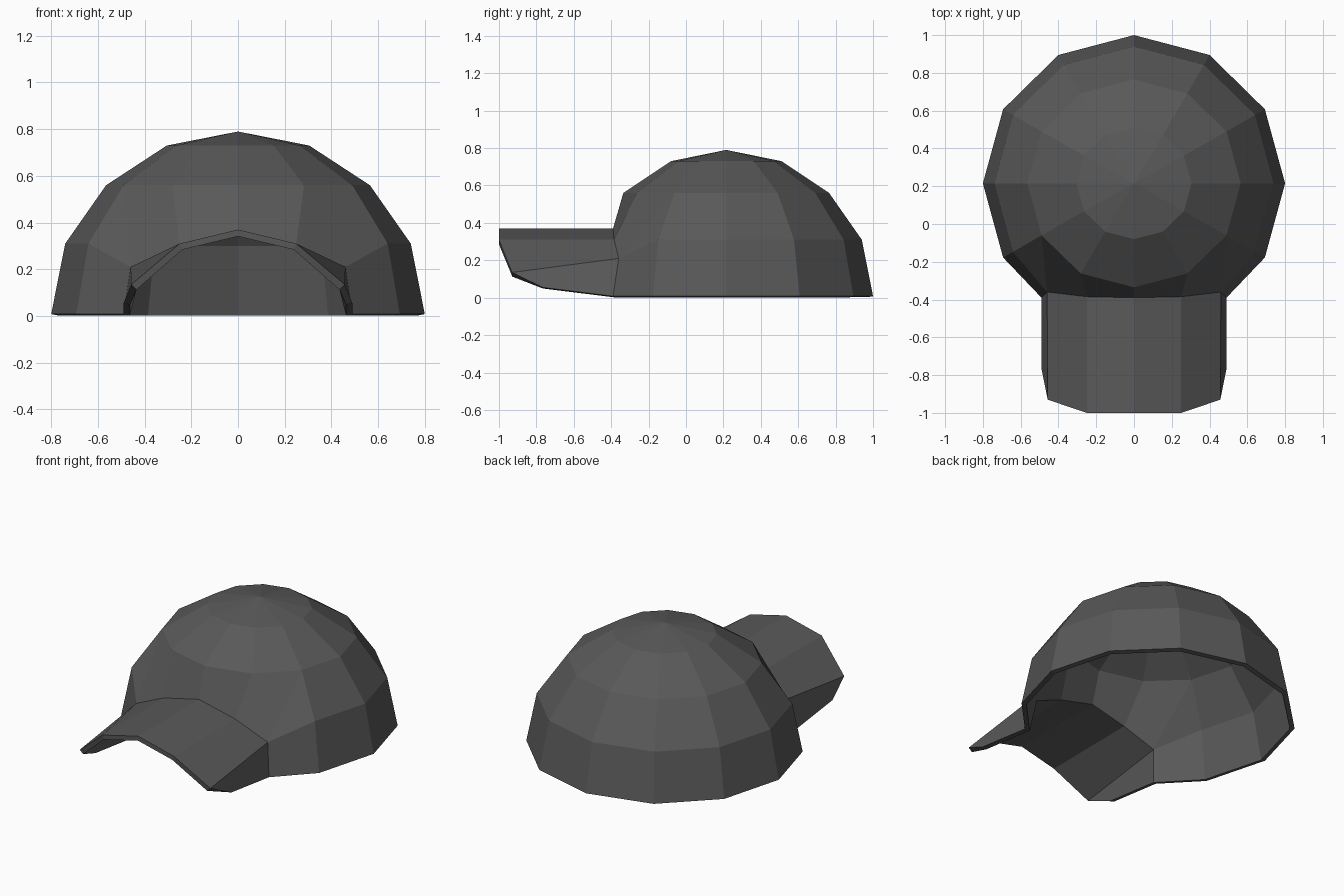
import bpy, bmesh
from math import cos, sin, radians

if "Cube" in bpy.data.objects:
    bpy.data.objects.remove(bpy.data.objects["Cube"])

CY = 0.215
bm = bmesh.new()
vert = lambda *p: bm.verts.new(p)

# crown rings (x radius, y radius, z), right half only, -90 to 90 degrees
rings = []
for rx, ry, z in [(0.8, 0.785, 0.008), (0.74, 0.725, 0.31),
                  (0.565, 0.55, 0.56), (0.305, 0.295, 0.73)]:
    ring = []
    for i in range(7):
        a = radians(-90 + 30 * i)
        x = 0.0 if i in (0, 6) else rx * cos(a)
        ring.append(vert(x, CY + ry * sin(a), z))
    rings.append(ring)
low, mid, high, top = rings
apex = vert(0, CY, 0.79)

# the front of the crown is cut back to an arch where the brim joins
low[1].co = (0.49, -0.39, 0.008)
mid[1].co = (0.25, -0.385, 0.31)
mid[0].co = (0, -0.39, 0.37)
bm.verts.remove(low[0])
side = vert(0.46, -0.36, 0.21)

# crown panels
for r in range(3):
    for i in range(6):
        if i < 1 and r == 0 or i == 1 and r < 2:
            continue
        a, b = rings[r], rings[r + 1]
        bm.faces.new((a[i], a[i + 1], b[i + 1], b[i]))
for i in range(6):
    bm.faces.new((top[i], top[i + 1], apex))

# panels around the brim corner
bm.faces.new((low[1], low[2], mid[2], side))
bm.faces.new((side, mid[2], high[2]))
bm.faces.new((side, high[2], high[1], mid[1]))

# curved brim
inner = [mid[0], mid[1], side, low[1]]
outer = [vert(0, -1, 0.37), vert(0.25, -1, 0.31),
         vert(0.457, -0.93, 0.135), vert(0.49, -0.765, 0.055)]
for i in range(3):
    bm.faces.new((outer[i], outer[i + 1], inner[i + 1], inner[i]))

mesh = bpy.data.meshes.new("cap")
bm.to_mesh(mesh)
bm.free()
cap = bpy.data.objects.new("cap", mesh)
bpy.context.collection.objects.link(cap)

# left half and cloth thickness
mirror = cap.modifiers.new("mirror", 'MIRROR')
mirror.use_clip = True
shell = cap.modifiers.new("thickness", 'SOLIDIFY')
shell.thickness = 0.028
shell.offset = -1
shell.use_even_offset = True

mat = bpy.data.materials.new("dark_grey")
mat.diffuse_color = (0.1, 0.1, 0.1, 1)
mat.use_nodes = True
mat.node_tree.nodes["Principled BSDF"].inputs["Base Color"].default_value = mat.diffuse_color
mesh.materials.append(mat)
